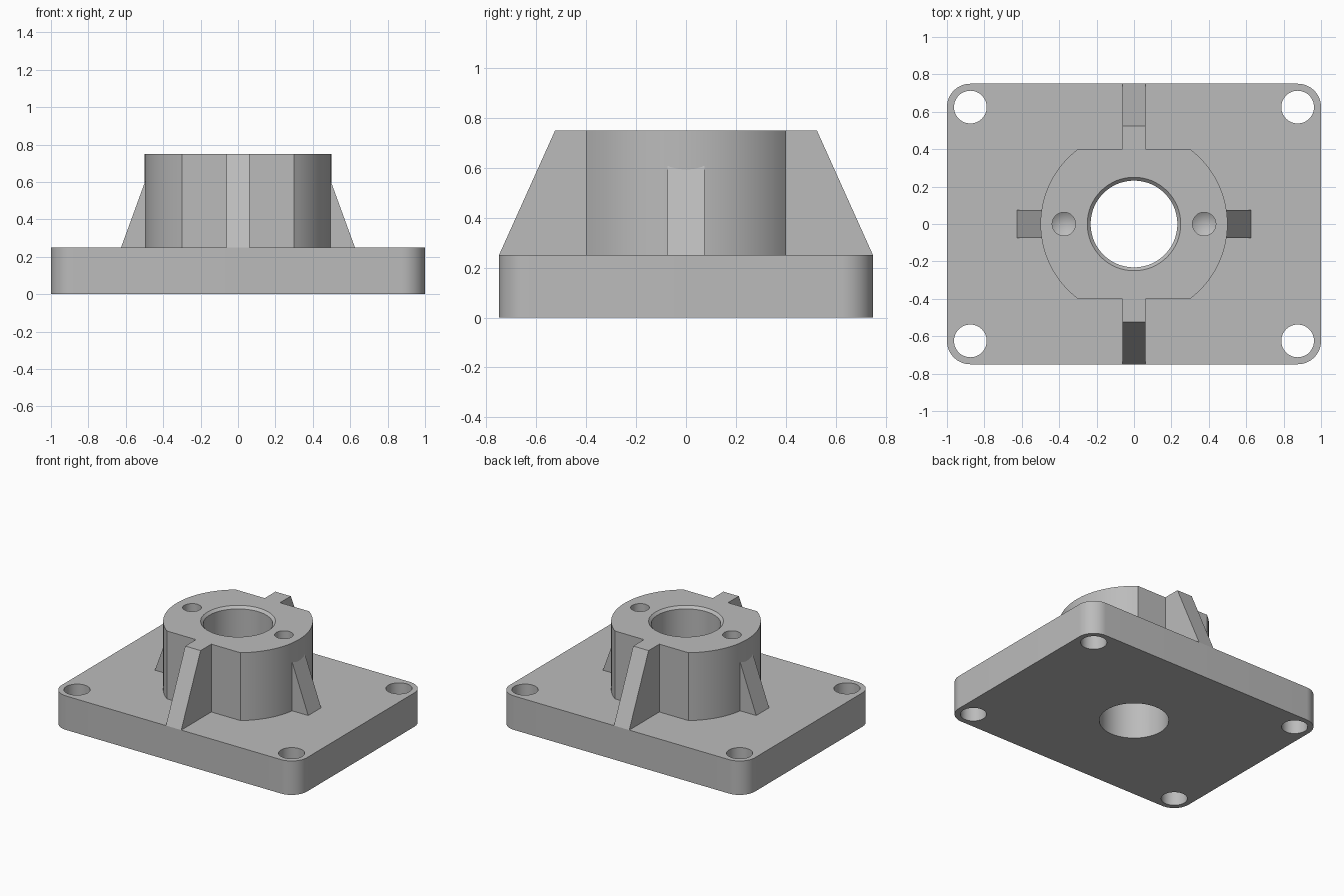
import bpy, bmesh
from math import sin, cos, pi, sqrt, asin, radians

cube = bpy.data.objects.get("Cube")
if cube:
    bpy.data.objects.remove(cube, do_unlink=True)

grey = bpy.data.materials.new("machined grey")
grey.use_nodes = True
COLOR = (0.5, 0.5, 0.5, 1)
grey.diffuse_color = COLOR
grey.node_tree.nodes["Principled BSDF"].inputs["Base Color"].default_value = COLOR

BASE_TOP, BOSS_TOP = 0.25, 0.75
BOSS_R, FLAT_Y = 0.5, 0.4
BORE_R = 0.232


def finish(name, bm):
    bmesh.ops.recalc_face_normals(bm, faces=bm.faces)
    mesh = bpy.data.meshes.new(name)
    bm.to_mesh(mesh)
    bm.free()
    obj = bpy.data.objects.new(name, mesh)
    bpy.context.collection.objects.link(obj)
    mesh.materials.append(grey)
    return obj


def prism(name, outline, direction):
    """Extrude a closed outline of 3D points along a direction."""
    bm = bmesh.new()
    face = bm.faces.new([bm.verts.new(p) for p in outline])
    top = bmesh.ops.extrude_face_region(bm, geom=[face])["geom"]
    bmesh.ops.translate(bm, vec=direction,
                        verts=[v for v in top if isinstance(v, bmesh.types.BMVert)])
    return finish(name, bm)


def lathe(name, profile, x=0, y=0, n=64):
    """Closed solid turned around a vertical axis; radius 0 makes a tip."""
    bm = bmesh.new()
    rings = []
    for r, z in profile:
        count = n if r else 1
        rings.append([bm.verts.new((x + r * cos(2 * pi * i / n), y + r * sin(2 * pi * i / n), z))
                      for i in range(count)])
    for a, b in zip(rings, rings[1:]):
        for i in range(n):
            j = (i + 1) % n
            if len(a) == 1:
                bm.faces.new((a[0], b[j], b[i]))
            else:
                bm.faces.new((a[i], a[j], b[j], b[i]))
    for ring in (rings[0], rings[-1]):
        if len(ring) > 1:
            bm.faces.new(ring)
    return finish(name, bm)


def cut(obj, cutters):
    """Subtract the cutters, bake the result and remove them."""
    for c in cutters:
        mod = obj.modifiers.new("cut", "BOOLEAN")
        mod.operation, mod.solver, mod.object = "DIFFERENCE", "EXACT", c
    bpy.context.view_layer.update()
    baked = bpy.data.meshes.new_from_object(
        obj.evaluated_get(bpy.context.evaluated_depsgraph_get()))
    obj.modifiers.clear()
    obj.data = baked
    for c in cutters:
        bpy.data.objects.remove(c, do_unlink=True)


def arc(cx, cy, r, a0, a1, z, n):
    return [(cx + r * cos(a0 + (a1 - a0) * i / n), cy + r * sin(a0 + (a1 - a0) * i / n), z)
            for i in range(n + 1)]


# Base plate with rounded corners, four bolt holes and the central bore
corners = [(1, 1), (-1, 1), (-1, -1), (1, -1)]
outline = []
for k, (sx, sy) in enumerate(corners):
    outline += arc(sx * 0.875, sy * 0.625, 0.125, k * pi / 2, (k + 1) * pi / 2, 0, 16)
base_plate = prism("base_plate", outline, (0, 0, BASE_TOP))
holes = [lathe("bolt_hole", [(0.0875, -0.1), (0.0875, 0.4)], sx * 0.875, sy * 0.625, 48)
         for sx, sy in corners]
cut(base_plate, holes + [lathe("bore", [(BORE_R, -0.1), (BORE_R, 0.4)])])

# Round boss with flat front and back, chamfered bore and two drilled holes
a = asin(FLAT_Y / BOSS_R)
sides = arc(0, 0, BOSS_R, -a, a, BASE_TOP, 32) + arc(0, 0, BOSS_R, pi - a, pi + a, BASE_TOP, 32)
boss = prism("boss", sides, (0, 0, BOSS_TOP - BASE_TOP))
bore = lathe("bore", [(BORE_R, 0.1), (BORE_R, BOSS_TOP - 0.018),
                      (0.25, BOSS_TOP), (0.25, BOSS_TOP + 0.1)])
drills = [lathe("drill", [(0, 0.46), (0.0625, 0.5), (0.0625, 0.85)], sx * 0.375, 0, 32)
          for sx in (-1, 1)]
cut(boss, [bore] + drills)

# Tall ribs in front and behind, short ribs left and right
for s, front, side in ((-1, "front_rib", "right_rib"), (1, "back_rib", "left_rib")):
    prism(front, [(-0.0625, s * y, z) for y, z in
                  ((FLAT_Y, BASE_TOP), (0.75, BASE_TOP), (0.525, BOSS_TOP), (FLAT_Y, BOSS_TOP))],
          (0.125, 0, 0))
    prism(side, [(s * x, -0.075, z) for x, z in
                 ((0.48, BASE_TOP), (0.625, BASE_TOP), (0.48, 0.648))],
          (0, 0.15, 0))

# Smooth the round walls, keep the edges sharp
for obj in (base_plate, boss):
    bpy.ops.object.select_all(action="DESELECT")
    obj.select_set(True)
    bpy.context.view_layer.objects.active = obj
    bpy.ops.object.shade_smooth_by_angle(angle=radians(30))
